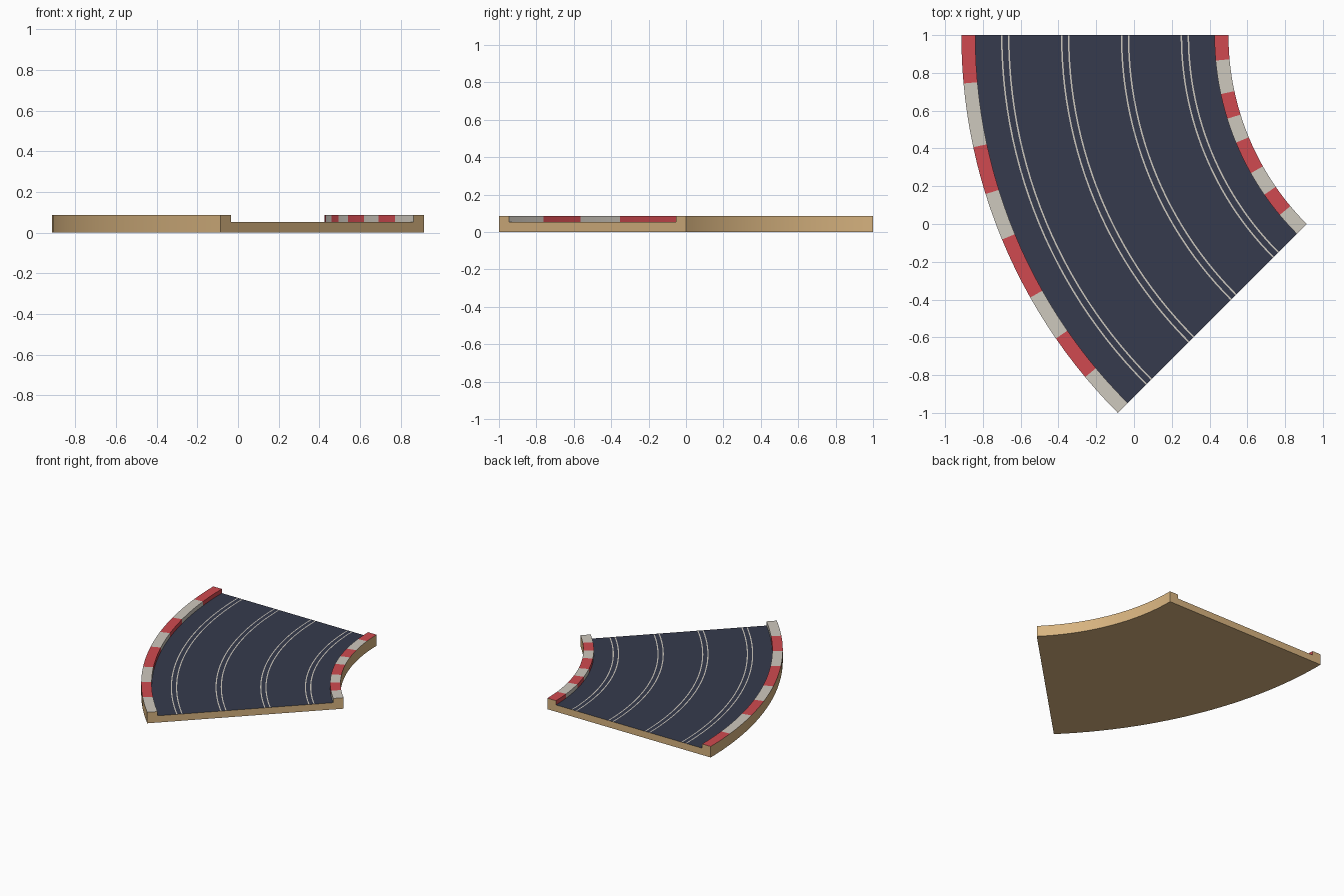
import bpy
import bmesh
from math import sin, cos, radians
from mathutils import Vector

if "Cube" in bpy.data.objects:
    bpy.data.objects.remove(bpy.data.objects["Cube"])


def material(name, rgb):
    # sRGB bytes converted to linear values
    lin = [((c / 255 + 0.055) / 1.055) ** 2.4 for c in rgb] + [1.0]
    mat = bpy.data.materials.new(name)
    mat.use_nodes = True
    mat.diffuse_color = lin
    mat.node_tree.nodes["Principled BSDF"].inputs["Base Color"].default_value = lin
    return mat


MATS = [material("tan base", (216, 180, 128)),
        material("dark asphalt", (54, 59, 77)),
        material("off white paint", (206, 200, 190)),
        material("kerb red", (208, 74, 80))]
TAN, ASPHALT, WHITE, RED = range(4)

# 45 degree curve turning about a point on the back edge
R_OUT, R_IN = 2.828, 1.414
CENTRE = Vector((1.914, 1.0, 0.0))
STEPS, SWEEP = 26, radians(45)
KERB_W, ROAD_Z, TOP_Z = 0.074, 0.053, 0.086
STRIPE_ENDS = (3, 7, 10, 13, 17, 20, 23)


def sweep(name, profile, rule):
    """Sweep a closed (radius, z) profile; rule(edge, step) picks the colour."""
    bm = bmesh.new()
    rings = []
    for i in range(STEPS + 1):
        a = SWEEP * i / STEPS
        rings.append([bm.verts.new(CENTRE + Vector((-r * cos(a), -r * sin(a), z)))
                      for r, z in profile])
    n = len(profile)
    for i in range(STEPS):
        for k in range(n):
            m = (k + 1) % n
            face = bm.faces.new((rings[i][k], rings[i][m], rings[i + 1][m], rings[i + 1][k]))
            face.material_index = rule(k, i)
    for ring in (rings[0], rings[-1]):
        bm.faces.new(ring).material_index = TAN
    bmesh.ops.recalc_face_normals(bm, faces=bm.faces)
    mesh = bpy.data.meshes.new(name)
    bm.to_mesh(mesh)
    bm.free()
    for mat in MATS:
        mesh.materials.append(mat)
    obj = bpy.data.objects.new(name, mesh)
    bpy.context.collection.objects.link(obj)
    bpy.ops.object.select_all(action="DESELECT")
    obj.select_set(True)
    bpy.context.view_layer.objects.active = obj
    bpy.ops.object.shade_smooth_by_angle(angle=radians(30))
    return obj


# Road bed: lane lines are narrow strips of its top surface
line_edges = []
for lane in range(4):
    for side in (-1, 1):
        mid = 1.6445 + 0.317 * lane + 0.0185 * side
        line_edges += [mid - 0.004, mid + 0.004]
top = [R_IN, R_IN + KERB_W] + line_edges + [R_OUT - KERB_W, R_OUT]
bed = [(r, ROAD_Z) for r in top] + [(R_OUT, 0), (R_IN, 0)]


def bed_colour(edge, step):
    if edge == 0 or edge >= len(top) - 2:
        return TAN
    return ASPHALT if edge % 2 else WHITE


sweep("road_bed", bed, bed_colour)


# Kerbs: striped on top and towards the road, plain on the outside
def kerb(name, r_edge, r_road):
    profile = [(r_edge, ROAD_Z), (r_edge, TOP_Z), (r_road, TOP_Z), (r_road, ROAD_Z)]

    def colour(edge, step):
        stripe = sum(step >= end for end in STRIPE_ENDS)
        return (WHITE if stripe % 2 else RED) if edge in (1, 2) else TAN

    sweep(name, profile, colour)


kerb("outer_kerb", R_OUT, R_OUT - KERB_W)
kerb("inner_kerb", R_IN, R_IN + KERB_W)
